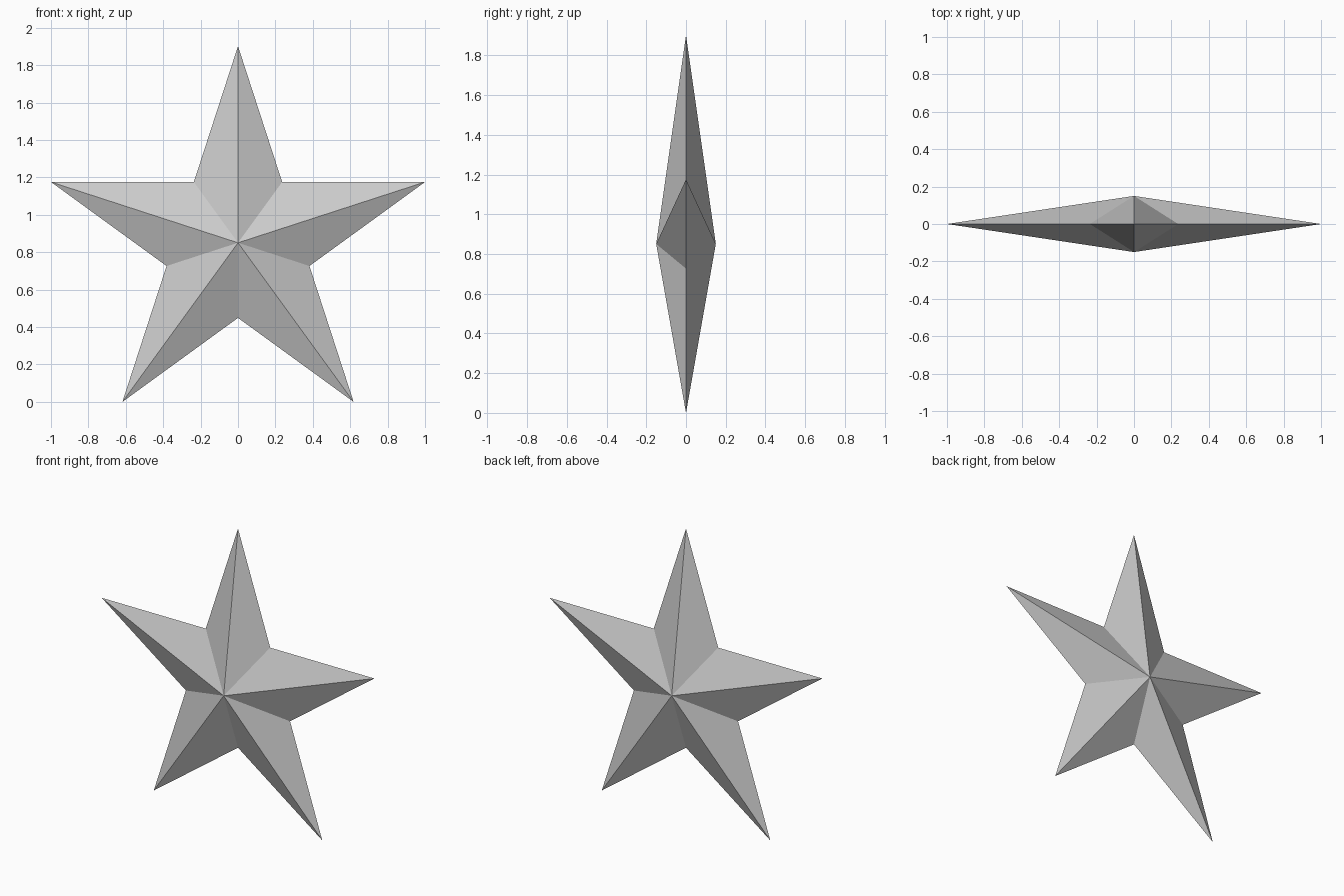
import bpy, bmesh
from math import sin, cos, pi

if "Cube" in bpy.data.objects:
    bpy.data.objects.remove(bpy.data.objects["Cube"])

POINTS = 5
OUTER = 1 / sin(2 * pi / POINTS)      # tips span 2 units in x
INNER = OUTER * 0.382                 # straight-edged pentagram notch
HALF_DEPTH = 0.15
CENTRE_Z = OUTER * cos(pi / POINTS)   # lower tips rest on z = 0

bm = bmesh.new()

# Star outline, alternating tips and notches
rim = []
for i in range(POINTS * 2):
    r = INNER if i % 2 else OUTER
    a = i * pi / POINTS
    rim.append(bm.verts.new((r * sin(a), 0, CENTRE_Z + r * cos(a))))

# Front and back centre peaks, fanned out to the outline
for y in (-HALF_DEPTH, HALF_DEPTH):
    peak = bm.verts.new((0, y, CENTRE_Z))
    for i, v in enumerate(rim):
        bm.faces.new((v, rim[(i + 1) % len(rim)], peak))

bmesh.ops.recalc_face_normals(bm, faces=bm.faces)
mesh = bpy.data.meshes.new("star")
bm.to_mesh(mesh)
bm.free()
bpy.context.collection.objects.link(bpy.data.objects.new("star", mesh))
